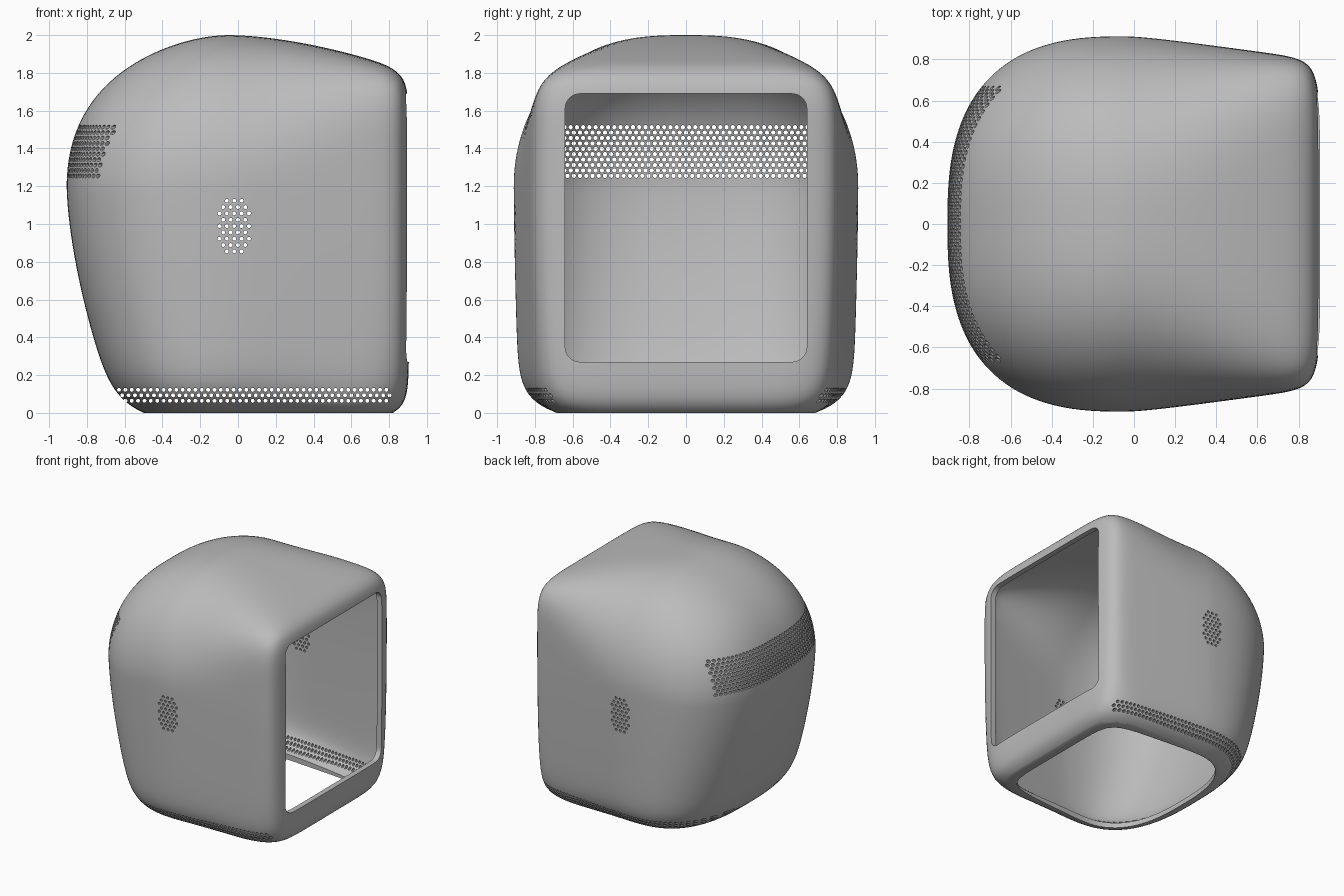
import bpy, bmesh, math
from mathutils import Vector, Matrix

cube = bpy.data.objects.get("Cube")
if cube:
    bpy.data.objects.remove(cube, do_unlink=True)

WALL = 0.045
MID = 1.2       # height of the widest section
CREST = -0.05   # x of the highest point


def field(p):
    """Below 1 inside the body: domed at the back, boxy towards the +x face."""
    x, y, z = p
    ahead = max(x - CREST, 0)
    t = min(ahead / 0.9, 1)
    boxy = t ** 1.8
    low = min(max((MID - z) / MID, 0), 1.2)
    high = min(max((z - MID) / 0.8, 0), 1)
    # length: tapered round back, flat front face
    if x < CREST:
        back = 0.857 - 0.27 * low ** 1.6
        fx = ((CREST - x) / back) ** (2.6 - 0.75 * high)
    else:
        fx = (max(x, 0) / 0.905) ** (20 - 13 * min(low, 1) ** 4)
    # width
    half = 0.912 - 0.14 * ahead ** 2 / (ahead + 0.15) - 0.03 * low ** 1.5
    fy = (abs(y) / half) ** (2.7 * 2.7 ** boxy)
    # height: dome easing into a straight front edge
    if z > MID:
        fz = ((z - MID) / (0.8 - 0.175 * t ** 1.7)) ** (2 * 3.5 ** boxy)
    else:
        fz = ((MID - z) / 1.26) ** 14
    return fx + fy + fz


def reach(origin, direction):
    """Point where a ray from inside meets the body surface."""
    a, b = 0.0, 1.6
    for _ in range(26):
        m = (a + b) / 2
        if field(origin + direction * m) < 1:
            a = m
        else:
            b = m
    return origin + direction * a


def new_object(name, bm):
    bmesh.ops.recalc_face_normals(bm, faces=bm.faces)
    mesh = bpy.data.meshes.new(name)
    bm.to_mesh(mesh)
    bm.free()
    obj = bpy.data.objects.new(name, mesh)
    bpy.context.collection.objects.link(obj)
    return obj


def prism(name, outline, offset):
    """Closed outline extruded along the offset."""
    bm = bmesh.new()
    face = bm.faces.new([bm.verts.new(p) for p in outline])
    top = bmesh.ops.extrude_face_region(bm, geom=[face], use_keep_orig=True)["geom"]
    moved = [v for v in top if isinstance(v, bmesh.types.BMVert)]
    bmesh.ops.translate(bm, verts=moved, vec=offset)
    return new_object(name, bm)


def drill(name, centres, axis, radius, length):
    """Many small round pins along one axis."""
    turn = Vector((0, 0, 1)).rotation_difference(Vector(axis)).to_matrix().to_4x4()
    bm = bmesh.new()
    for c in centres:
        bmesh.ops.create_cone(bm, cap_ends=True, segments=10, radius1=radius,
                              radius2=radius, depth=length,
                              matrix=Matrix.Translation(c) @ turn)
    return new_object(name, bm)


# Body: gridded box pushed out to the rounded form
bm = bmesh.new()
bmesh.ops.create_cube(bm, size=2)
bmesh.ops.subdivide_edges(bm, edges=bm.edges, cuts=47, use_grid_fill=True)
centre = Vector((0, 0, 1))
for v in bm.verts:
    v.co = reach(centre, v.co.copy())
shell = new_object("perforated_shell", bm)

# Flat base
bm = bmesh.new()
bmesh.ops.create_cube(bm, size=1, matrix=Matrix.Translation((0, 0, -0.5))
                      @ Matrix.Diagonal((3, 3, 1, 1)))
base_cut = new_object("base_cutter", bm)

# Rounded rectangular window in the +x face
window = []
for cy, cz, start in ((1, 1.61, 0), (-1, 1.61, 90), (-1, 0.35, 180), (1, 0.35, 270)):
    for i in range(9):
        a = math.radians(start + i * 11.25)
        window.append((0.6, cy * 0.56 + 0.08 * math.cos(a), cz + 0.08 * math.sin(a)))
window_cut = prism("window_cutter", window, (0.6, 0, 0))

# Base opening follows the outline of the body, with a wider rim at the back
opening = []
for i in range(96):
    a = math.tau * i / 96
    p = reach(Vector((0, 0, 0.1)), Vector((math.cos(a), math.sin(a), 0)))
    opening.append((p.x * (0.84 if p.x > 0 else 0.75), p.y * 0.81, -0.2))
opening_cut = prism("opening_cutter", opening, (0, 0, 0.4))

# Back grille
pins = []
for row in range(10):
    for i in range(-20, 21 - row % 2):
        pins.append((-0.8, (i + 0.5 * (row % 2)) * 0.033, 1.255 + row * 0.0286))
grille_cut = drill("grille_cutter", pins, (1, 0, 0), 0.0115, 0.6)

# Side vents and low side strips, drilled right through
pins = []
for row, count in enumerate((3, 4, 5, 4, 5, 4, 5, 4, 3)):
    for i in range(count):
        pins.append((-0.02 + (i - (count - 1) / 2) * 0.039, 0, 0.855 + row * 0.0335))
for row in range(3):
    for i in range(43):
        pins.append((-0.63 + (i + 0.5 * (row % 2)) * 0.0337, 0, 0.064 + row * 0.029))
vent_cut = drill("vent_cutter", pins, (0, 1, 0), 0.0105, 2.4)

# Hollow the body, then cut every opening
bpy.ops.object.select_all(action="DESELECT")
bpy.context.view_layer.objects.active = shell
shell.select_set(True)
solid = shell.modifiers.new("wall", "SOLIDIFY")
solid.thickness = WALL
solid.offset = -1
bpy.ops.object.modifier_apply(modifier="wall")
for cutter in (base_cut, window_cut, opening_cut, grille_cut, vent_cut):
    cutter.hide_render = True
    cut = shell.modifiers.new(cutter.name, "BOOLEAN")
    cut.operation = "DIFFERENCE"
    cut.solver = "MANIFOLD"
    cut.object = cutter
    bpy.ops.object.modifier_apply(modifier=cut.name)
    bpy.data.objects.remove(cutter, do_unlink=True)

# Single grey finish, smooth with crisp cut edges
grey = bpy.data.materials.new("plain_grey")
grey.use_nodes = True
colour = (0.5, 0.5, 0.5, 1)
grey.diffuse_color = colour
grey.node_tree.nodes["Principled BSDF"].inputs["Base Color"].default_value = colour
shell.data.materials.clear()
shell.data.materials.append(grey)
bpy.ops.object.shade_smooth_by_angle(angle=math.radians(35))
